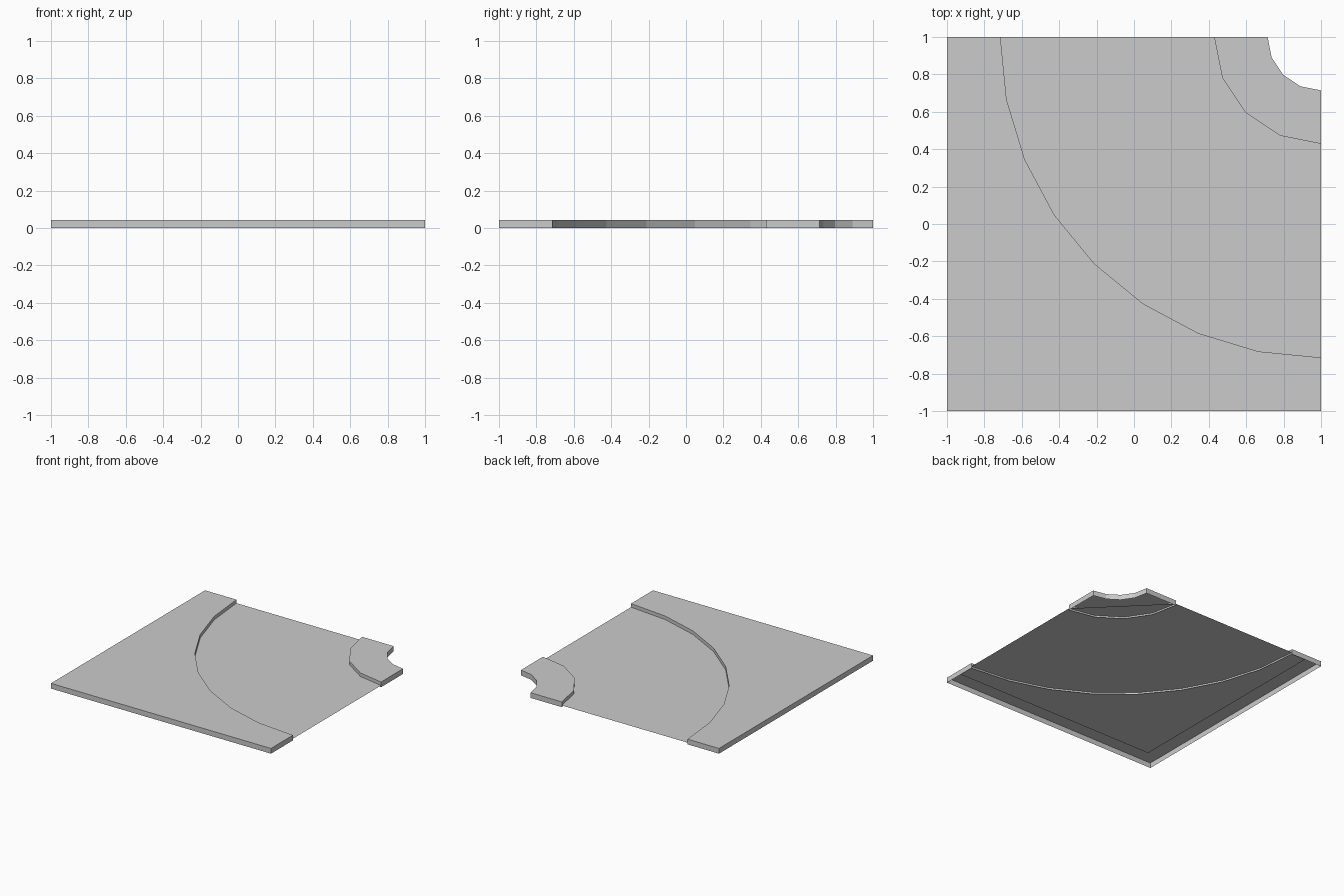
import bpy
import bmesh
from math import cos, sin, pi

HEIGHT = 0.043       # top of the raised pavements
ROAD_Z = 0.014       # recessed road surface
UNIT = 2 / 7         # pavement width

if "Cube" in bpy.data.objects:
    bpy.data.objects.remove(bpy.data.objects["Cube"], do_unlink=True)

grey = bpy.data.materials.new("plain_grey")
grey.use_nodes = True
grey.diffuse_color = (0.6, 0.6, 0.6, 1)
bsdf = next(n for n in grey.node_tree.nodes if n.type == 'BSDF_PRINCIPLED')
bsdf.inputs["Base Color"].default_value = (0.6, 0.6, 0.6, 1)
bsdf.inputs["Roughness"].default_value = 0.9


def arc(radius, steps):
    """Quarter arc about the back left corner, from the back edge to the left edge."""
    return [(1 - radius * cos(pi / 2 * i / steps), 1 - radius * sin(pi / 2 * i / steps))
            for i in range(steps + 1)]


def slab(name, outline, top, walls=True):
    """Flat counter-clockwise outline with skirts down to the ground and an open underside."""
    bm = bmesh.new()
    upper = [bm.verts.new((x, y, top)) for x, y in outline]
    bm.faces.new(upper)
    if walls:
        lower = [bm.verts.new((x, y, 0)) for x, y in outline]
        for i in range(len(outline)):
            j = (i + 1) % len(outline)
            bm.faces.new((lower[i], lower[j], upper[j], upper[i]))
    mesh = bpy.data.meshes.new(name)
    bm.to_mesh(mesh)
    bm.free()
    mesh.materials.append(grey)
    obj = bpy.data.objects.new(name, mesh)
    bpy.context.collection.objects.link(obj)
    return obj


# Outer pavement: square corner outside, curved kerb inside
slab("outer_pavement",
     [(-1, 1), (-1, -1), (1, -1)] + arc(6 * UNIT, 8)[::-1], HEIGHT)

# Inner pavement: ring quarter around the cut-out corner
slab("inner_pavement", arc(2 * UNIT, 4) + arc(UNIT, 4)[::-1], HEIGHT)

# Road sheet: tucked under both pavements, cut straight across the inner corner
edge = -1 + UNIT / 2
cut = 1 - 2 * UNIT
slab("road_surface",
     [(edge, 1), (edge, edge), (1, edge), (1, cut), (cut, 1)], ROAD_Z, walls=False)
